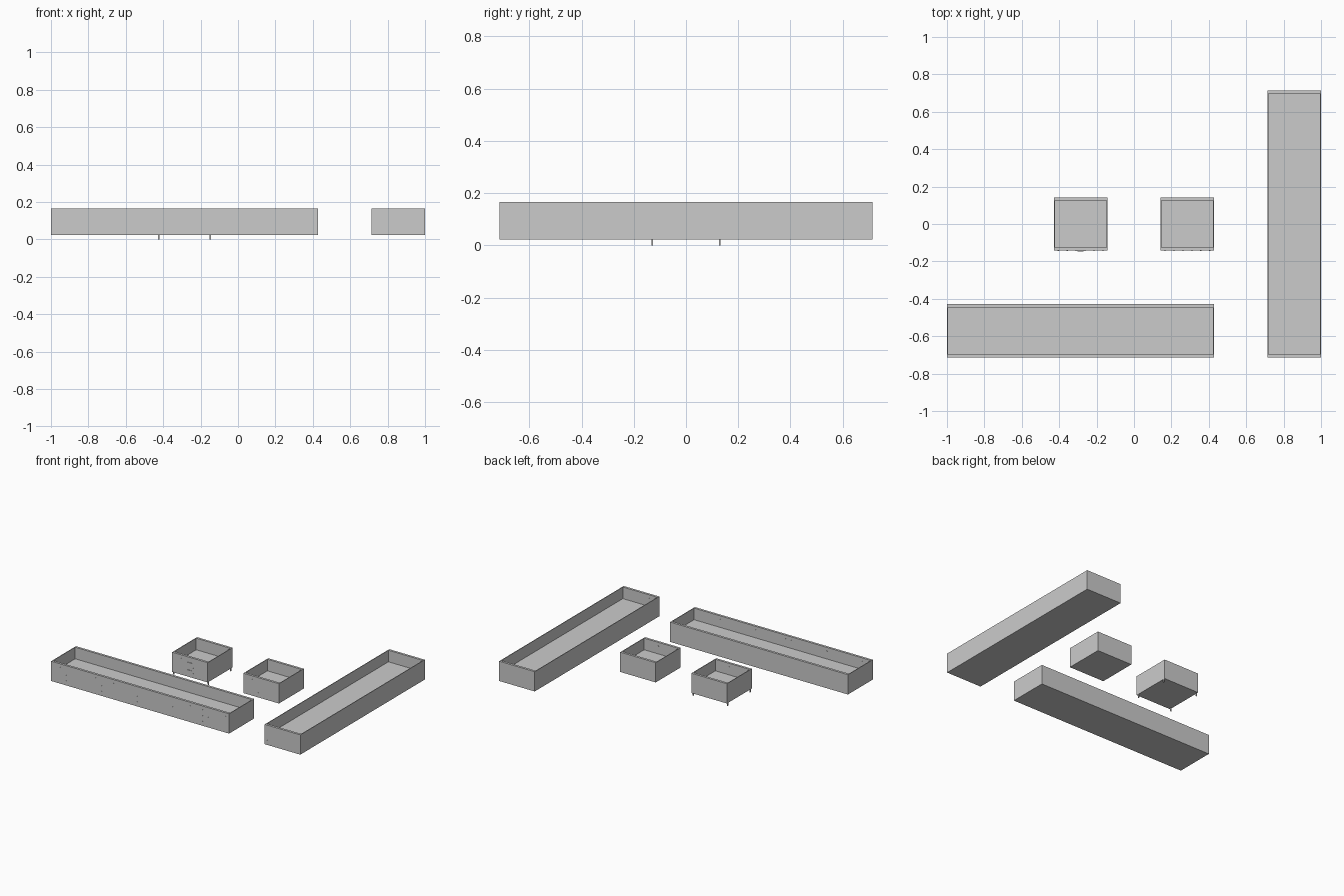
import bpy, bmesh
from mathutils import Matrix

if "Cube" in bpy.data.objects:
    bpy.data.objects.remove(bpy.data.objects["Cube"])

U = 1 / 7                      # layout module
Z0, Z1, FLOOR = 0.0225, 0.166, 0.082
TY, TX = 0.017, 0.005          # front/back and side wall thickness


def finish(bm, name):
    bmesh.ops.recalc_face_normals(bm, faces=bm.faces)
    me = bpy.data.meshes.new(name)
    bm.to_mesh(me)
    bm.free()
    ob = bpy.data.objects.new(name, me)
    bpy.context.collection.objects.link(ob)
    return ob


def add_box(bm, c, s):
    m = Matrix.Translation(c) @ Matrix.Diagonal((*s, 1))
    bmesh.ops.create_cube(bm, size=1, matrix=m)


def tray(name, x0, x1, y0, y1):
    # open box: outer shell, rim, inner walls, raised floor
    bm = bmesh.new()

    def loop(dx, dy, z):
        return [bm.verts.new(p) for p in ((x0+dx, y0+dy, z), (x1-dx, y0+dy, z),
                                          (x1-dx, y1-dy, z), (x0+dx, y1-dy, z))]
    loops = [loop(0, 0, Z0), loop(0, 0, Z1), loop(TX, TY, Z1), loop(TX, TY, FLOOR)]
    for a, b in zip(loops, loops[1:]):
        for i in range(4):
            j = (i + 1) % 4
            bm.faces.new((a[i], a[j], b[j], b[i]))
    bm.faces.new(loops[0])
    bm.faces.new(loops[-1])
    finish(bm, name)

    # rows of tiny studs on the front panel, the top row also inside
    bm = bmesh.new()
    n = round((x1 - x0) / 0.048)
    step = (x1 - x0) / n
    for i in range(n):
        x = x0 + (i + 0.5) * step
        for z in (0.055, 0.095, 0.14):
            add_box(bm, (x, y0, z), (0.006, 0.001, 0.003))
        add_box(bm, (x, y0 + TY, 0.14), (0.006, 0.001, 0.003))
    finish(bm, name + "_studs")


tray("long_tray_front", -7*U, 3*U, -5*U, -3*U)
tray("long_tray_side", 5*U, 7*U, -5*U, 5*U)
tray("small_tray_left", -3*U, -U, -U, U)
tray("small_tray_right", U, 3*U, -U, U)

# four thin legs under the left small tray
bm = bmesh.new()
for sx in (-1, 1):
    for sy in (-1, 1):
        add_box(bm, (-2*U + sx*0.138, sy*0.129, Z0/2), (0.007, 0.007, Z0))
finish(bm, "legs")

# slim pulls on its front
bm = bmesh.new()
for z in (0.07, 0.125):
    add_box(bm, (-2*U, -U - 0.0015, z), (0.034, 0.004, 0.006))
finish(bm, "pulls")
